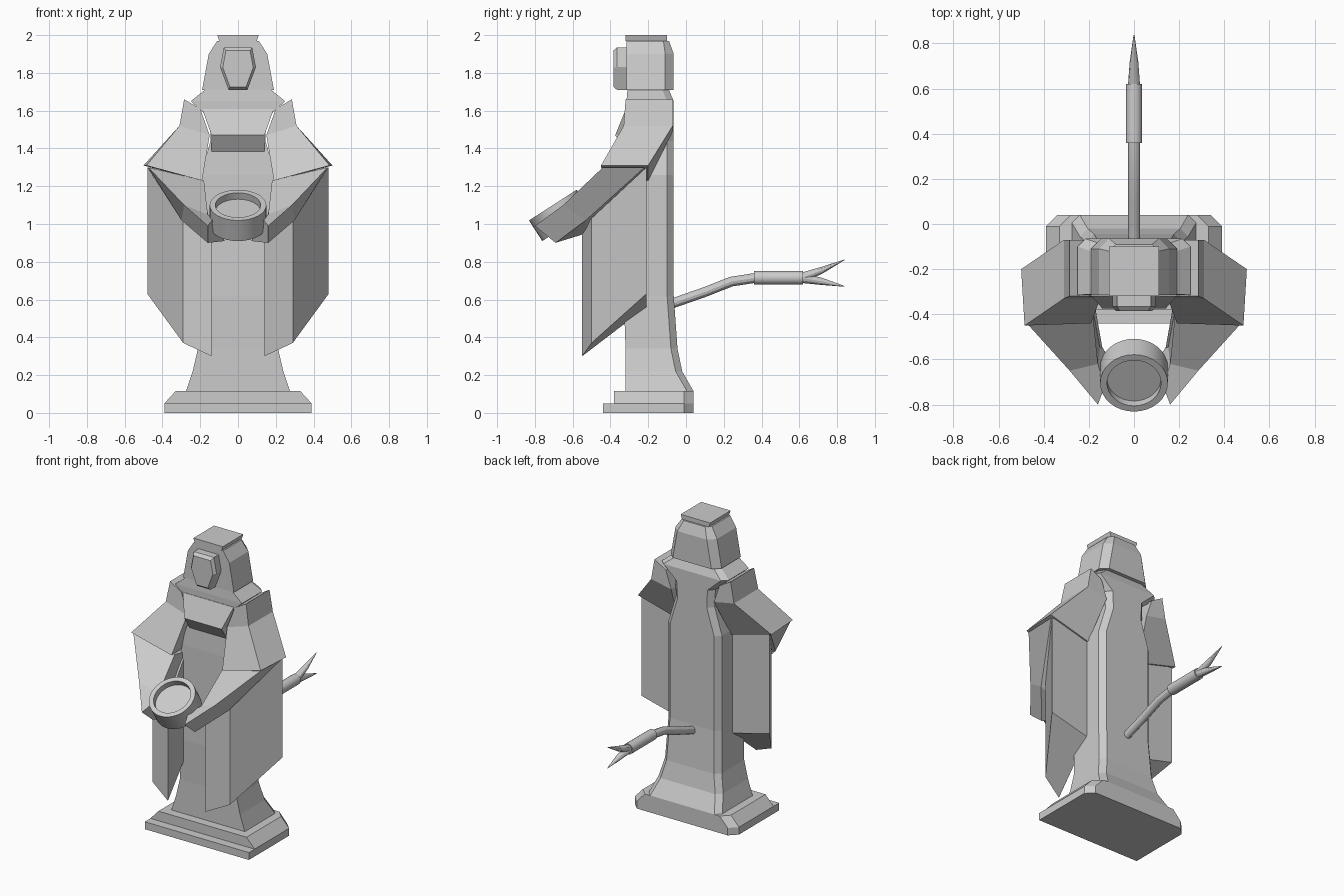
import bpy, bmesh, math
from mathutils import Vector

if "Cube" in bpy.data.objects:
    bpy.data.objects.remove(bpy.data.objects["Cube"])


def loft(name, sections, mirror=False):
    """Join rings of equal point count into a closed flat-faced solid."""
    bm = bmesh.new()
    rings = [[bm.verts.new(p) for p in s] for s in sections]
    n = len(rings[0])
    for a, b in zip(rings, rings[1:]):
        for i in range(n):
            j = (i + 1) % n
            bm.faces.new((a[i], a[j], b[j], b[i]))
    bm.faces.new(rings[0])
    bm.faces.new(rings[-1])
    bmesh.ops.recalc_face_normals(bm, faces=bm.faces)
    me = bpy.data.meshes.new(name)
    bm.to_mesh(me)
    bm.free()
    ob = bpy.data.objects.new(name, me)
    bpy.context.collection.objects.link(ob)
    if mirror:
        ob.modifiers.new("mirror", 'MIRROR').use_mirror_merge = False
    return ob


def ring(z, w, f, b, c):
    """Plan outline: square front corners, chamfered back corners."""
    return [(w, f, z), (w, b - c, z), (w - c, b, z),
            (-w + c, b, z), (-w, b - c, z), (-w, f, z)]


def circle(center, normal, r, n):
    """Ring of n points in the plane holding the x axis."""
    c, nz = Vector(center), Vector(normal).normalized()
    u = Vector((1, 0, 0))
    v = nz.cross(u)
    return [c + r * (u * math.cos(2 * math.pi * i / n) + v * math.sin(2 * math.pi * i / n))
            for i in range(n)]


def smooth(ob):
    bpy.ops.object.select_all(action='DESELECT')
    ob.select_set(True)
    bpy.context.view_layer.objects.active = ob
    bpy.ops.object.shade_smooth_by_angle(angle=math.radians(30))


# stepped base
loft("base_slab", [ring(0, .39, -.44, .04, .05), ring(.05, .39, -.44, .04, .05)])
loft("base_step", [ring(.05, .39, -.38, .04, .05), ring(.115, .33, -.38, .04, .05)])

# robe column, flaring at the foot and the shoulders
loft("robe_body", [ring(z, w, f, b, .035) for z, w, f, b in [
    (.115, .275, -.32, .04), (.22, .24, -.32, -.02), (.34, .212, -.32, -.045),
    (.62, .2, -.33, -.065), (1.26, .2, -.325, -.065), (1.44, .145, -.315, -.065),
    (1.56, .15, -.315, -.065), (1.65, .25, -.315, -.065), (1.71, .175, -.31, -.09)]])

# chest fold
loft("chest_fold", [[(s * w, -.3, z), (s * w, y, z)][::s] + [(-s * w, y, z), (-s * w, -.3, z)][::s]
     for s in (1,) for z, w, y in [(1.38, .14, -.315), (1.47, .14, -.375), (1.61, .19, -.318)]])

# hood, cap and face
loft("hood", [ring(1.71, .19, -.315, -.065, .045), ring(1.9, .155, -.315, -.065, .045),
              ring(1.97, .11, -.315, -.09, .03)])
loft("hood_cap", [[(x * w, y, z) for x, y in ((1, -.32), (1, -.1), (-1, -.1), (-1, -.32))]
                  for z, w in ((1.97, .1), (2, .11))])
face = [(.075, 1.935), (.095, 1.83), (.05, 1.71), (-.05, 1.71), (-.095, 1.83), (-.075, 1.935)]
loft("face", [[(x * k, y, 1.82 + (z - 1.82) * k) for x, z in face]
              for y, k in ((-.3, 1), (-.365, 1), (-.385, .85))])

# shoulder capes
loft("shoulder_cape", [
    [(.2, -.32, 1.61), (.285, -.32, 1.66), (.285, -.07, 1.66), (.2, -.07, 1.61)],
    [(.15, -.33, 1.47), (.31, -.33, 1.52), (.31, -.07, 1.52), (.16, -.07, 1.49)],
    [(.19, -.44, 1.23), (.485, -.45, 1.31), (.5, -.2, 1.31), (.2, -.2, 1.23)]], True)

# forearms and hands
loft("forearm", [
    [(.18, -.42, 1.23), (.475, -.44, 1.3), (.48, -.22, 1.3), (.2, -.22, 1.18)],
    [(.16, -.62, 1.05), (.285, -.65, 1.1), (.3, -.53, 1.02), (.15, -.53, .95)],
    [(.13, -.72, 1.03), (.16, -.8, .99), (.16, -.69, .9), (.07, -.66, .91)]], True)

# hanging sleeves, sloped along top and bottom
plan = [(.48, -.21), (.29, -.5), (.14, -.55), (.2, -.21)]
loft("hanging_sleeve", [[(x, y, z) for (x, y), z in zip(plan, zs)]
                        for zs in ((.63, .37, .3, .56), (1.3, 1.03, .96, 1.27))], True)

# tilted bowl with recess
axis = Vector((0, -.54, .84))
rim = Vector((0, -.705, 1.1))
smooth(loft("bowl", [circle(rim - axis * d, axis, r, 32) for d, r in
                     ((.13, .15), (0, .15), (0, .12), (.04, .12))]))

# tail: bent shaft, binding and forked tip
path = [(-.1, .57), (.1, .64), (.24, .695), (.37, .715)]
smooth(loft("tail_shaft", [circle((0, y, z), d, .026, 12) for (y, z), d in zip(
    path, [(0, 1, .35), (0, 1, .37), (0, 1, .28), (0, 1, .1)])]))
smooth(loft("tail_binding", [circle((0, y, .715), (0, 1, 0), .036, 16) for y in (.36, .62)]))
for label, tip in (("upper", .81), ("lower", .67)):
    smooth(loft("tail_fork_" + label, [circle((0, y, .715 + (tip - .715) * t), (0, 1, 0), r, 12)
                for y, t, r in ((.61, 0, .027), (.72, .42, .019), (.838, 1, .002))]))
